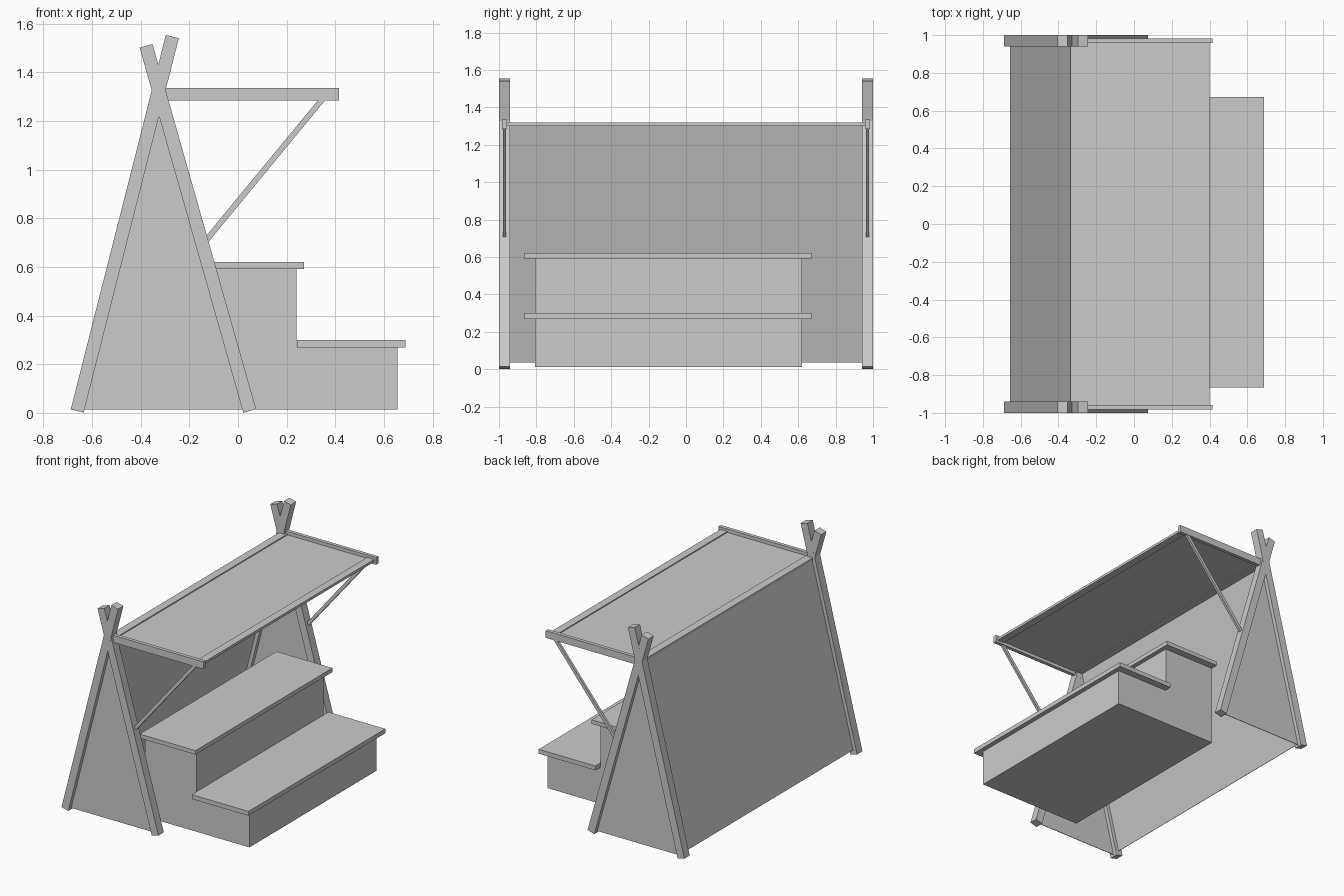
import bpy, bmesh
from mathutils import Vector

if "Cube" in bpy.data.objects:
    bpy.data.objects.remove(bpy.data.objects["Cube"])


def prism(name, profile, y0, y1):
    """Extrude an x-z outline from y0 to y1."""
    bm = bmesh.new()
    face = bm.faces.new([bm.verts.new((x, y0, z)) for x, z in profile])
    ext = bmesh.ops.extrude_face_region(bm, geom=[face])
    verts = [g for g in ext["geom"] if isinstance(g, bmesh.types.BMVert)]
    bmesh.ops.translate(bm, verts=verts, vec=(0, y1 - y0, 0))
    bmesh.ops.recalc_face_normals(bm, faces=bm.faces)
    mesh = bpy.data.meshes.new(name)
    bm.to_mesh(mesh)
    bm.free()
    obj = bpy.data.objects.new(name, mesh)
    bpy.context.collection.objects.link(obj)
    return obj


def box(name, x0, x1, y0, y1, z0, z1):
    return prism(name, [(x0, z0), (x1, z0), (x1, z1), (x0, z1)], y0, y1)


def beam(name, a, b, width, y0, y1):
    """Square-ended bar from a to b in the x-z plane."""
    a, b = Vector(a), Vector(b)
    d = (b - a).normalized()
    n = Vector((-d.y, d.x)) * width / 2
    return prism(name, [a - n, b - n, b + n, a + n], y0, y1)


# End frames: crossed poles, triangular wall, awning arm and brace
for side, s in (("front", -1), ("rear", 1)):
    def span(inner, outer):
        return sorted((s * inner, s * outer))
    beam(side + "_pole_back", (-0.661, 0.008), (-0.270, 1.547), 0.055, *span(0.94, 1.0))
    beam(side + "_pole_fore", (0.048, 0.008), (-0.378, 1.509), 0.055, *span(0.9402, 0.9998))
    prism(side + "_end_wall", [(-0.657, 0.013), (0.045, 0.013), (-0.325, 1.31)],
          *span(0.968, 0.972))
    box(side + "_awning_arm", -0.30, 0.415, *span(0.957, 0.983), 1.284, 1.335)
    beam(side + "_awning_brace", (0.349, 1.292), (-0.127, 0.714), 0.023, *span(0.962, 0.979))

# Sloping back wall
beam("back_wall", (-0.654, 0.037), (-0.331, 1.308), 0.004, -0.955, 0.955)

# Awning: two rails with a sheet between them
box("awning_back_rail", -0.337, -0.28, -0.957, 0.957, 1.30, 1.318)
box("awning_front_rail", 0.345, 0.40, -0.957, 0.957, 1.30, 1.318)
box("awning_sheet", -0.285, 0.35, -0.957, 0.957, 1.307, 1.311)

# Stepped bench
prism("bench_body", [(-0.168, 0.013), (0.655, 0.013), (0.655, 0.275), (0.24, 0.275),
                     (0.24, 0.595), (-0.168, 0.595)], -0.807, 0.62)
box("upper_seat", -0.168, 0.272, -0.865, 0.672, 0.592, 0.621)
box("lower_seat", 0.242, 0.688, -0.865, 0.672, 0.269, 0.30)
